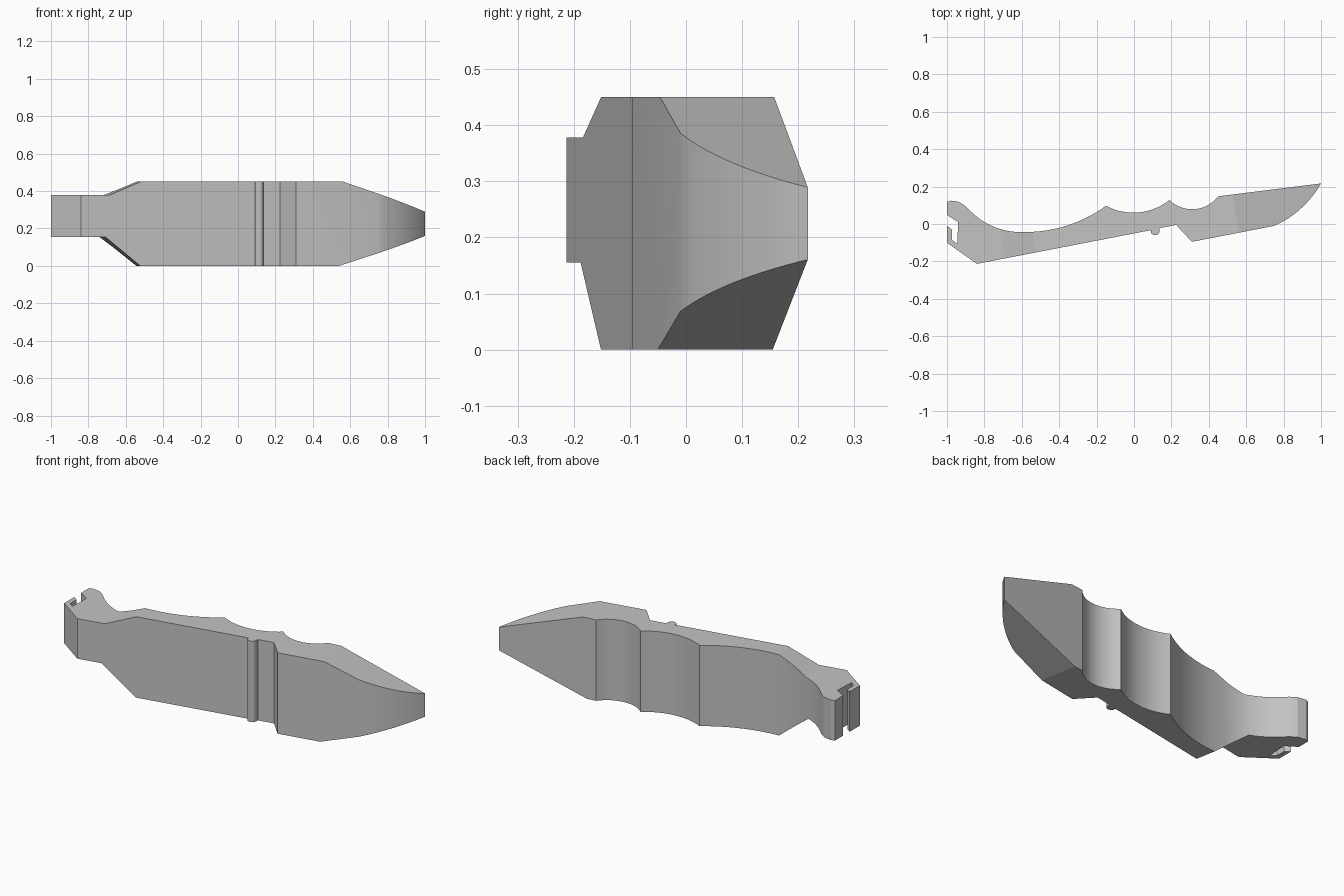
import bpy
import bmesh
import math
from mathutils import Vector

cube = bpy.data.objects.get("Cube")
if cube:
    bpy.data.objects.remove(cube)

HEIGHT = 0.45
SHEAR = 0.19  # the end bevels run square to the slanted front face


def arc(start, via, end, steps=14):
    """Points on the circle through three points, without the last one."""
    a, b, c = Vector(start), Vector(via), Vector(end)
    p, q = b - a, c - a
    d = 2 * (p.x * q.y - p.y * q.x)
    centre = a + Vector((q.y * p.dot(p) - p.y * q.dot(q),
                         p.x * q.dot(q) - q.x * p.dot(p))) / d
    r0, r1, rm = a - centre, c - centre, b - centre
    turn = -r0.angle_signed(r1)
    mid = -r0.angle_signed(rm)
    if turn * mid < 0:
        turn += math.copysign(math.tau, mid)
    radius, first = r0.length, math.atan2(r0.y, r0.x)
    return [(centre.x + radius * math.cos(first + turn * i / steps),
             centre.y + radius * math.sin(first + turn * i / steps))
            for i in range(steps)]


def prism(name, base, offset):
    """Solid made by pushing a flat outline along an offset."""
    bm = bmesh.new()
    face = bm.faces.new([bm.verts.new(p) for p in base])
    out = bmesh.ops.extrude_face_region(bm, geom=[face])
    moved = [g for g in out["geom"] if isinstance(g, bmesh.types.BMVert)]
    bmesh.ops.translate(bm, verts=moved, vec=offset)
    bmesh.ops.recalc_face_normals(bm, faces=bm.faces)
    mesh = bpy.data.meshes.new(name)
    bm.to_mesh(mesh)
    bm.free()
    obj = bpy.data.objects.new(name, mesh)
    bpy.context.collection.objects.link(obj)
    return obj


# Front side with its small rib and the step, running left to right
plan = [(-1, -0.1), (-0.84, -0.213), (0.09, -0.033)]
plan += arc((0.09, -0.046), (0.113, -0.06), (0.137, -0.04), 8)
plan += [(0.137, -0.04), (0.137, -0.022), (0.225, -0.005), (0.31, -0.095)]
# Curved tip
plan += arc((0.75, -0.01), (0.895, 0.085), (1, 0.217))
plan += [(1, 0.217)]
# Finger scallops along the back
plan += arc((0.45, 0.148), (0.315, 0.079), (0.19, 0.128))
plan += arc((0.19, 0.128), (0.01, 0.061), (-0.15, 0.097))
plan += arc((-0.15, 0.097), (-0.37, -0.012), (-0.59, -0.043))
plan += arc((-0.59, -0.043), (-0.76, -0.01), (-0.87, 0.065))
# Hooked end with its clip slot
plan += [(-0.87, 0.065), (-0.9, 0.095), (-0.935, 0.118), (-0.98, 0.125),
         (-1, 0.118), (-1, 0.048), (-0.94, 0.01), (-0.945, -0.105),
         (-0.973, -0.085), (-0.973, -0.03), (-1, -0.01)]
handle = prism("handle_scale", [(x, y, 0) for x, y in plan], (0, 0, HEIGHT))

# Side outline that bevels both ends
side = [(-1.2, 0.155), (-0.745, 0.155), (-0.55, -0.001), (0.528, -0.001),
        (1.1, 0.179), (1.1, 0.27), (0.551, 0.451), (-0.548, 0.451),
        (-0.724, 0.378), (-1.2, 0.378)]
reach = 0.4
cutter = prism("end_bevel_cutter",
               [(u + SHEAR * reach, -reach, z) for u, z in side],
               (-2 * SHEAR * reach, 2 * reach, 0))
cutter.hide_render = True

bevel = handle.modifiers.new("end_bevels", "BOOLEAN")
bevel.operation = "INTERSECT"
bevel.solver = "EXACT"
bevel.object = cutter

bpy.ops.object.select_all(action="DESELECT")
handle.select_set(True)
bpy.context.view_layer.objects.active = handle
bpy.ops.object.modifier_apply(modifier=bevel.name)
bpy.data.objects.remove(cutter)

# Plain grey finish
grey = bpy.data.materials.new("plain_grey")
grey.use_nodes = True
colour = (0.55, 0.55, 0.55, 1)
grey.diffuse_color = colour
grey.node_tree.nodes["Principled BSDF"].inputs["Base Color"].default_value = colour
handle.data.materials.clear()
handle.data.materials.append(grey)
bpy.ops.object.shade_smooth_by_angle(angle=math.radians(15))
